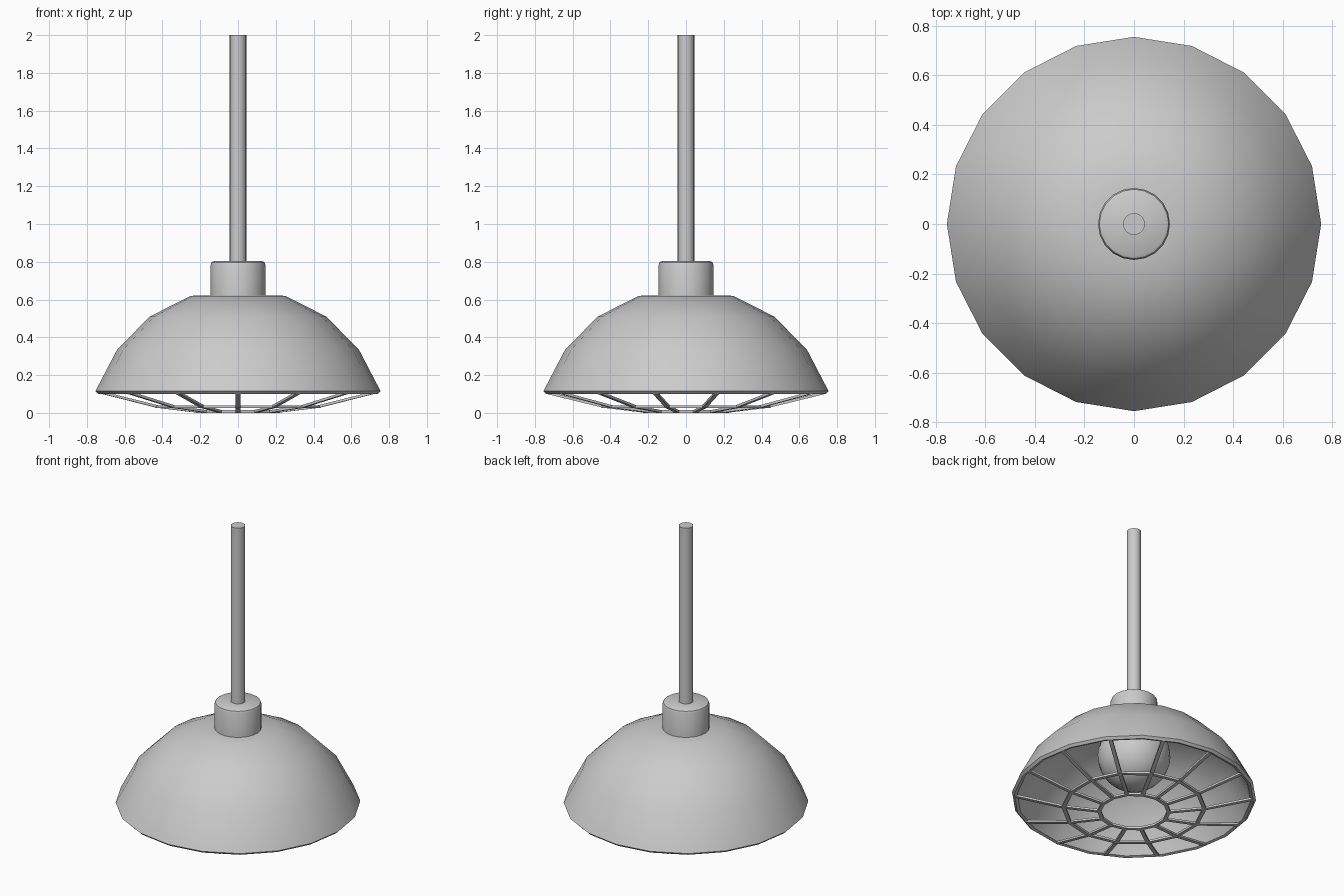
import bpy, bmesh, math
from mathutils import Vector

if "Cube" in bpy.data.objects:
    bpy.data.objects.remove(bpy.data.objects["Cube"])


def finish(name, bm, smooth=True):
    bmesh.ops.recalc_face_normals(bm, faces=bm.faces)
    mesh = bpy.data.meshes.new(name)
    bm.to_mesh(mesh)
    bm.free()
    ob = bpy.data.objects.new(name, mesh)
    bpy.context.collection.objects.link(ob)
    if smooth:
        bpy.ops.object.select_all(action='DESELECT')
        ob.select_set(True)
        bpy.context.view_layer.objects.active = ob
        bpy.ops.object.shade_smooth_by_angle(angle=math.radians(32))
    return ob


def lathe(bm, profile, sides, closed=False, start=0.0):
    """Spin (radius, z) points round the z axis; open profiles get end caps."""
    rings = []
    for r, z in profile:
        rings.append([bm.verts.new((r * math.cos(start + math.tau * i / sides),
                                    r * math.sin(start + math.tau * i / sides), z))
                      for i in range(sides)])
    pairs = list(zip(rings, rings[1:]))
    if closed:
        pairs.append((rings[-1], rings[0]))
    for a, b in pairs:
        for i in range(sides):
            j = (i + 1) % sides
            bm.faces.new((a[i], a[j], b[j], b[i]))
    if not closed:
        bm.faces.new(rings[0])
        bm.faces.new(rings[-1])


def bar(bm, angle, inner, outer, width, thick):
    """Flat radial bar between two (radius, z) points."""
    radial = Vector((math.cos(angle), math.sin(angle), 0))
    side = Vector((-radial.y, radial.x, 0)) * width / 2
    a, b = (radial * r + Vector((0, 0, z)) for r, z in (inner, outer))
    up = (b - a).cross(side).normalized() * thick / 2
    ends = [[bm.verts.new(p + s * side + u * up)
             for s, u in ((-1, -1), (1, -1), (1, 1), (-1, 1))] for p in (a, b)]
    for i in range(4):
        j = (i + 1) % 4
        bm.faces.new((ends[0][i], ends[0][j], ends[1][j], ends[1][i]))
    for e in ends:
        bm.faces.new(e)


# Hanging rod
bm = bmesh.new()
lathe(bm, [(0.044, 0.78), (0.044, 2.0)], 20)
finish("hanging_rod", bm)

# Socket collar with a small bevelled top edge
bm = bmesh.new()
lathe(bm, [(0.145, 0.59), (0.145, 0.785), (0.14, 0.797), (0.13, 0.803)], 20)
finish("socket_collar", bm)

# Faceted-outline shade with wall thickness
bm = bmesh.new()
lathe(bm, [(0.10, 0.622), (0.25, 0.62), (0.467, 0.51), (0.64, 0.335),
           (0.755, 0.115), (0.74, 0.10), (0.722, 0.105), (0.612, 0.32),
           (0.448, 0.485), (0.245, 0.59), (0.10, 0.592)], 20, closed=True)
finish("lamp_shade", bm)

# Bulb, round below with a neck rising into the collar
bm = bmesh.new()
R, CZ = 0.225, 0.40
profile = [(R * math.sin(math.radians(t)), CZ - R * math.cos(math.radians(t)))
           for t in range(6, 127, 12)]
lathe(bm, profile + [(0.12, 0.60)], 20)
finish("bulb", bm)

# Wire guard: two rings and radial bars
SPOKES = 14
START = -math.pi / 2
guard = [(0.215, 0.008), (0.435, 0.034), (0.73, 0.106)]
bm = bmesh.new()
for r, z in guard[:2]:
    lathe(bm, [(r - 0.012, z - 0.007), (r + 0.012, z - 0.007),
               (r + 0.012, z + 0.007), (r - 0.012, z + 0.007)],
          SPOKES, closed=True, start=START)
for i in range(SPOKES):
    for a, b in zip(guard, guard[1:]):
        bar(bm, START + math.tau * i / SPOKES, a, b, 0.024, 0.013)
lowest = min(v.co.z for v in bm.verts)
bmesh.ops.translate(bm, verts=bm.verts, vec=(0, 0, -lowest))
finish("wire_guard", bm, smooth=False)
